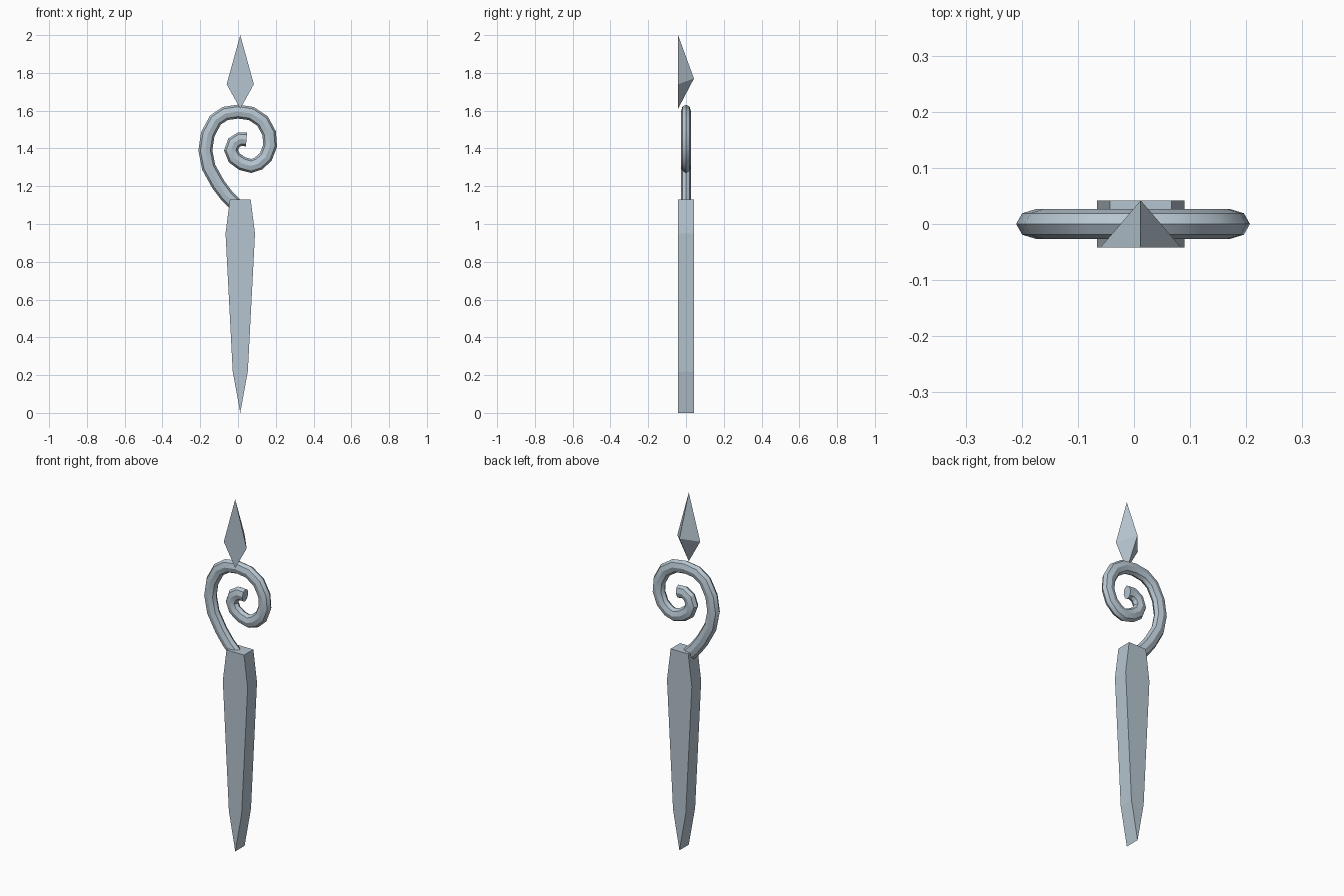
import bpy
import bmesh
from math import cos, sin, pi
from mathutils import Vector

cube = bpy.data.objects.get("Cube")
if cube:
    bpy.data.objects.remove(cube)

steel = bpy.data.materials.new("pale_steel")
steel.use_nodes = True
colour = (0.47, 0.56, 0.63, 1)
steel.diffuse_color = colour
steel.node_tree.nodes["Principled BSDF"].inputs["Base Color"].default_value = colour

DEPTH = 0.042   # half thickness of blade and spearhead
CENTRE = 0.012  # x of the central axis


def finish(name, bm):
    bmesh.ops.recalc_face_normals(bm, faces=bm.faces)
    mesh = bpy.data.meshes.new(name)
    bm.to_mesh(mesh)
    bm.free()
    mesh.materials.append(steel)
    obj = bpy.data.objects.new(name, mesh)
    bpy.context.collection.objects.link(obj)
    return obj


def outline(bm, half, y):
    # Mirror (half width, z) pairs about the axis; zero widths are single points
    right = [(CENTRE + w, z) for w, z in half]
    left = [(CENTRE - w, z) for w, z in reversed(half) if w > 0]
    return [bm.verts.new((x, y, z)) for x, z in right + left]


# Blade: tapered outline extruded through its thickness
bm = bmesh.new()
face = bm.faces.new(outline(bm, [(0, 0), (0.04, 0.22), (0.078, 0.95), (0.055, 1.13)], -DEPTH))
new = bmesh.ops.extrude_face_region(bm, geom=[face])["geom"]
bmesh.ops.translate(bm, vec=(0, 2 * DEPTH, 0),
                    verts=[v for v in new if isinstance(v, bmesh.types.BMVert)])
finish("blade", bm)

# Spearhead: flat kite in front, raised to a single ridge point at the back
bm = bmesh.new()
kite = outline(bm, [(0, 1.61), (0.072, 1.74), (0, 2.0)], -DEPTH)
bm.faces.new(kite)
peak = bm.verts.new((CENTRE, DEPTH, 1.77))
for i, v in enumerate(kite):
    bm.faces.new((v, kite[(i + 1) % len(kite)], peak))
finish("spearhead", bm)

# Scroll: eight-sided tube swept along a flat spiral
path = [Vector((x, 0, z)) for x, z in [
    (-0.01, 1.10), (-0.06, 1.15), (-0.105, 1.21), (-0.155, 1.30), (-0.173, 1.39),
    (-0.16, 1.475), (-0.12, 1.55), (-0.068, 1.585), (0.0, 1.595), (0.07, 1.585),
    (0.13, 1.545), (0.165, 1.48), (0.17, 1.415), (0.147, 1.355), (0.108, 1.32),
    (0.07, 1.307), (0.022, 1.32), (-0.02, 1.35), (-0.037, 1.39), (-0.022, 1.43),
    (0.01, 1.45), (0.045, 1.447)]]
SIDES = 8
bm = bmesh.new()
rings = []
for i, p in enumerate(path):
    along = (path[min(i + 1, len(path) - 1)] - path[max(i - 1, 0)]).normalized()
    across = along.cross(Vector((0, 1, 0)))
    rings.append([bm.verts.new(p + across * 0.037 * cos(2 * pi * k / SIDES)
                               + Vector((0, 0.027 * sin(2 * pi * k / SIDES), 0)))
                  for k in range(SIDES)])
for a, b in zip(rings, rings[1:]):
    for k in range(SIDES):
        n = (k + 1) % SIDES
        bm.faces.new((a[k], a[n], b[n], b[k]))
bm.faces.new(rings[0])
bm.faces.new(rings[-1])
scroll = finish("scroll", bm)
bpy.ops.object.select_all(action='DESELECT')
scroll.select_set(True)
bpy.context.view_layer.objects.active = scroll
bpy.ops.object.shade_smooth_by_angle(angle=pi / 6)
